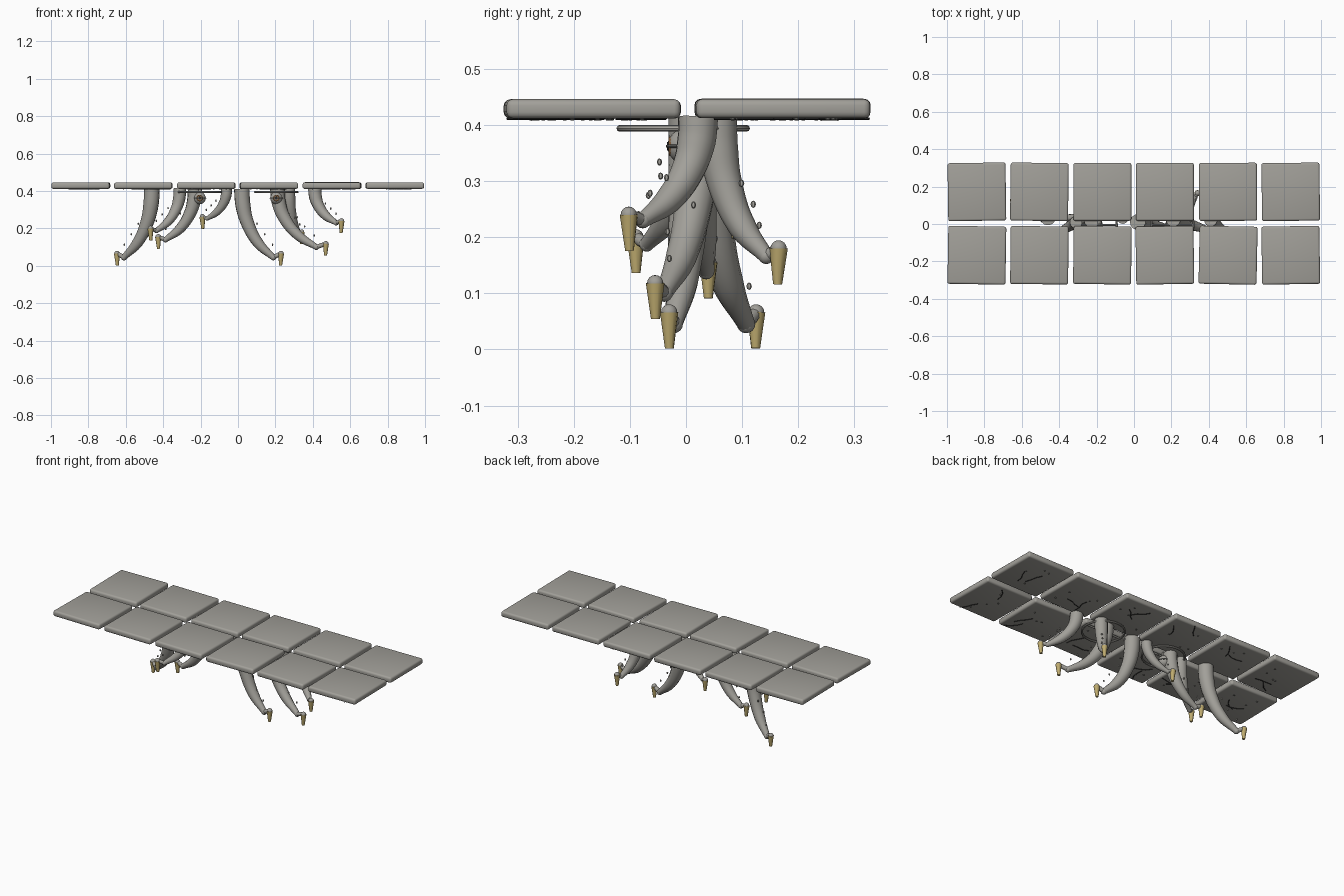
import bpy, bmesh, math, random
from mathutils import Vector, Matrix

random.seed(4)
if "Cube" in bpy.data.objects:
    bpy.data.objects.remove(bpy.data.objects["Cube"], do_unlink=True)


def material(name, color, rough=0.8):
    m = bpy.data.materials.new(name)
    m.use_nodes = True
    m.diffuse_color = (*color, 1)
    b = m.node_tree.nodes["Principled BSDF"]
    b.inputs["Base Color"].default_value = (*color, 1)
    b.inputs["Roughness"].default_value = rough
    return m


STONE = material("stone grey", (0.36, 0.35, 0.32))
GOLD = material("dull gold", (0.52, 0.41, 0.16))
BLACK = material("crack black", (0.02, 0.02, 0.02))
BROWN = material("rust brown", (0.2, 0.1, 0.04))
DARK = material("dark grey", (0.14, 0.14, 0.13))


def finish(bm, name, mat, smooth=True):
    me = bpy.data.meshes.new(name)
    bm.to_mesh(me)
    bm.free()
    me.materials.append(mat)
    ob = bpy.data.objects.new(name, me)
    bpy.context.collection.objects.link(ob)
    if smooth:
        shade(ob)
    return ob


def shade(ob):
    bpy.ops.object.select_all(action="DESELECT")
    ob.select_set(True)
    bpy.context.view_layer.objects.active = ob
    bpy.ops.object.shade_smooth_by_angle(angle=math.radians(40))


def ball(bm, loc, r, scale=(1, 1, 1), seg=12):
    mat = Matrix.Translation(loc) @ Matrix.Diagonal((*scale, 1))
    bmesh.ops.create_uvsphere(bm, u_segments=seg, v_segments=seg * 2 // 3, radius=r, matrix=mat)


def cone(bm, a, b, ra, rb, seg=10):
    a, b = Vector(a), Vector(b)
    rot = (b - a).to_track_quat("Z", "Y").to_matrix().to_4x4()
    bmesh.ops.create_cone(bm, cap_ends=True, segments=seg, radius1=ra, radius2=rb,
                          depth=(b - a).length, matrix=Matrix.Translation((a + b) / 2) @ rot)


def torus(name, loc, major, minor, mat, rot=(0, 0, 0)):
    bpy.ops.mesh.primitive_torus_add(location=loc, rotation=rot, major_radius=major,
                                     minor_radius=minor, major_segments=32, minor_segments=8)
    ob = bpy.context.object
    ob.name = name
    ob.data.materials.append(mat)
    shade(ob)


# Ceiling slabs, slightly crooked, with cracks and grit on the underside
cracks, grit = bmesh.new(), bmesh.new()
for x in (-0.84, -0.506, -0.169, 0.165, 0.503, 0.838):
    for y in (-0.167, 0.172):
        bm = bmesh.new()
        bmesh.ops.create_cube(bm, size=1, matrix=Matrix.Diagonal((0.31, 0.31, 0.034, 1)))
        bmesh.ops.bevel(bm, geom=bm.edges[:], offset=0.011, segments=3, profile=0.5, affect="EDGES")
        slab = finish(bm, "ceiling_slab", STONE)
        slab.location = (x, y, 0.429 + random.uniform(-0.001, 0.001))
        slab.rotation_euler.z = random.uniform(-0.02, 0.02)
        for _ in range(2):
            p = Vector((x + random.uniform(-0.07, 0.07), y + random.uniform(-0.07, 0.07), 0.411))
            heading = random.uniform(0, math.tau)
            for _ in range(3):
                heading += random.uniform(-0.5, 0.5)
                q = p + 0.035 * Vector((math.cos(heading), math.sin(heading), 0))
                cone(cracks, p, q, 0.002, 0.002, 4)
                p = q
        for _ in range(4):
            ball(grit, (x + random.uniform(-0.11, 0.11), y + random.uniform(-0.11, 0.11), 0.411),
                 0.005, (1, 1, 0.7), 6)
finish(cracks, "slab_cracks", BLACK, False)
finish(grit, "slab_grit", DARK)

# Hanging arms: root x, root y, claw top position, thickness
ARMS = [
    (-0.46, 0.035, (-0.647, 0.125, 0.066), 1.0),
    (-0.31, 0.01, (-0.468, -0.09, 0.2), 0.8),
    (-0.23, 0.02, (-0.427, 0.04, 0.155), 0.9),
    (-0.06, 0.03, (-0.19, 0.09, 0.262), 0.7),
    (0.02, 0.01, (0.23, -0.03, 0.066), 1.0),
    (0.21, 0.025, (0.47, -0.055, 0.118), 0.95),
    (0.27, 0.055, (0.34, 0.165, 0.18), 0.85),
    (0.41, 0.022, (0.553, -0.102, 0.24), 0.85),
]
# Along the arm: share of sideways reach, share of drop, radius
PROFILE = [(0, 0, 0.042), (0.03, 0.25, 0.041), (0.14, 0.52, 0.036),
           (0.42, 0.84, 0.029), (0.8, 1.06, 0.016)]


def arm_curve(points, radii):
    cu = bpy.data.curves.new("arm", "CURVE")
    cu.dimensions = "3D"
    cu.bevel_depth = 1
    cu.bevel_resolution = 4
    cu.resolution_u = 5
    cu.use_fill_caps = True
    sp = cu.splines.new("BEZIER")
    sp.bezier_points.add(len(points) - 1)
    for bp, p, r in zip(sp.bezier_points, points, radii):
        bp.co, bp.radius = p, r
        bp.handle_left_type = bp.handle_right_type = "AUTO"
    ob = bpy.data.objects.new("arm", cu)
    bpy.context.collection.objects.link(ob)
    bpy.ops.object.select_all(action="DESELECT")
    ob.select_set(True)
    bpy.context.view_layer.objects.active = ob
    bpy.ops.object.convert(target="MESH")
    ob = bpy.context.object
    ob.data.materials.clear()
    ob.data.materials.append(STONE)
    shade(ob)


pebbles = bmesh.new()
for x, y, tip, s in ARMS:
    root, tip = Vector((x, y, 0.412)), Vector(tip)
    d = tip - root
    pts = [root + Vector((d.x * h, d.y * h, d.z * v)) for h, v, _ in PROFILE]
    arm_curve(pts, [r * s for _, _, r in PROFILE])
    out = Vector((d.x, d.y, 0)).normalized()
    # Wrist, hand and knuckle
    bm = bmesh.new()
    ball(bm, pts[-1], 0.0165 * s)
    cone(bm, pts[-1], tip, 0.013 * s, 0.011)
    ball(bm, tip, 0.0145)
    finish(bm, "hand", STONE)
    # Claw
    bm = bmesh.new()
    cone(bm, tip, tip + Vector((0, 0, -0.064)) - out * 0.002, 0.0165, 0.008, 10)
    finish(bm, "claw", GOLD)
    # Loose pebbles above the forearm
    for i in range(3):
        p = pts[2].lerp(pts[4], 0.2 + 0.3 * i) + out * 0.025
        ball(pebbles, p + Vector((0, random.uniform(-0.02, 0.02), 0.03)), 0.006, (0.8, 0.8, 1.1), 6)
finish(pebbles, "loose_pebbles", STONE)

# Hanging eyes, each under a thin ring
for x in (-0.205, 0.205):
    torus("eye_mount_ring", (x, -0.005, 0.394), 0.113, 0.006, STONE)
    bm = bmesh.new()
    cone(bm, (x - 0.11, -0.005, 0.394), (x + 0.11, -0.005, 0.394), 0.005, 0.005)
    ball(bm, (x, 0, 0.362), 0.033, seg=18)
    cone(bm, (x, 0, 0.385), (x, 0, 0.415), 0.012, 0.012)
    finish(bm, "eye_ball", STONE)
    torus("eye_band", (x, 0, 0.362), 0.033, 0.003, DARK)
    for name, r, depth, mat in (("iris", 0.02, 0.031, BROWN), ("pupil", 0.009, 0.034, BLACK)):
        bm = bmesh.new()
        cone(bm, (x, -depth + 0.008, 0.362), (x, -depth, 0.362), r, r * 0.8, 16)
        finish(bm, name, mat)
